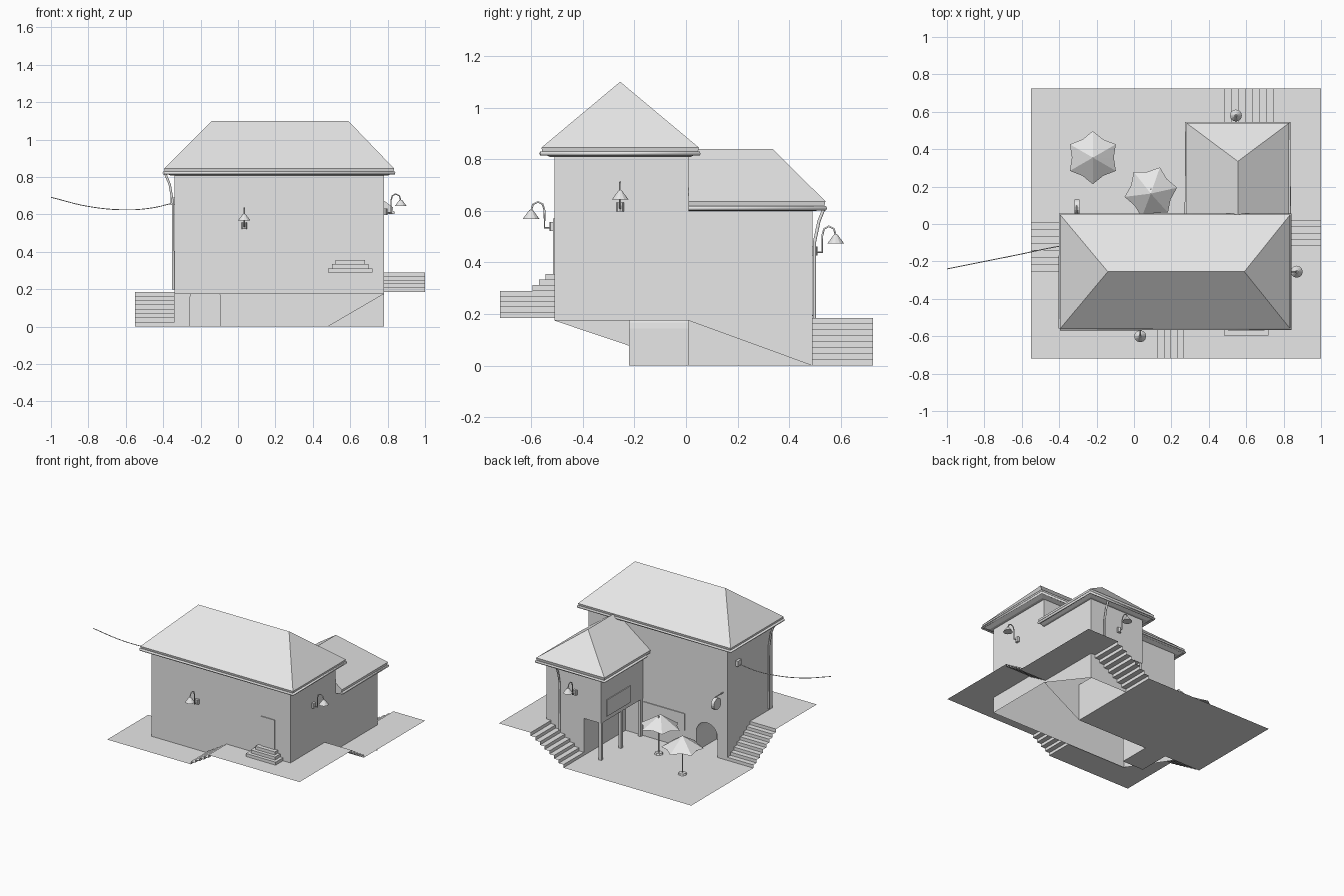
import bpy, bmesh, math
from mathutils import Vector, Matrix

cube = bpy.data.objects.get("Cube")
if cube:
    bpy.data.objects.remove(cube)

grey = bpy.data.materials.new("plain_grey")
grey.use_nodes = True
COLOUR = (0.8, 0.8, 0.8, 1)
grey.diffuse_color = COLOUR
grey.node_tree.nodes["Principled BSDF"].inputs["Base Color"].default_value = COLOUR


def finish(name, bm, recalc=True):
    if recalc:
        bmesh.ops.recalc_face_normals(bm, faces=bm.faces)
    mesh = bpy.data.meshes.new(name)
    bm.to_mesh(mesh)
    bm.free()
    mesh.materials.append(grey)
    obj = bpy.data.objects.new(name, mesh)
    bpy.context.collection.objects.link(obj)
    return obj


def shell(name, polygons, recalc=True):
    bm = bmesh.new()
    for poly in polygons:
        bm.faces.new([bm.verts.new(p) for p in poly])
    bmesh.ops.remove_doubles(bm, verts=bm.verts, dist=0.0005)
    return finish(name, bm, recalc)


def box(name, x0, x1, y0, y1, z0, z1):
    bm = bmesh.new()
    mid = Vector((x0 + x1, y0 + y1, z0 + z1)) / 2
    size = Matrix.Diagonal((x1 - x0, y1 - y0, z1 - z0, 1))
    bmesh.ops.create_cube(bm, size=1, matrix=Matrix.Translation(mid) @ size)
    return finish(name, bm)


def cone(name, place, r0, r1, height, sides=12, turn=Matrix()):
    bm = bmesh.new()
    bmesh.ops.create_cone(bm, cap_ends=True, segments=sides, radius1=r0, radius2=r1,
                          depth=height, matrix=Matrix.Translation(place) @ turn)
    return finish(name, bm)


def tube(name, points, radius, smooth=False):
    curve = bpy.data.curves.new(name, "CURVE")
    curve.dimensions = "3D"
    curve.bevel_depth = radius
    curve.bevel_resolution = 1
    curve.use_fill_caps = True
    if smooth:
        spline = curve.splines.new("BEZIER")
        spline.bezier_points.add(len(points) - 1)
        for bp, p in zip(spline.bezier_points, points):
            bp.co = p
            bp.handle_left_type = bp.handle_right_type = "AUTO"
        spline.resolution_u = 6
    else:
        spline = curve.splines.new("POLY")
        spline.points.add(len(points) - 1)
        for sp, p in zip(spline.points, points):
            sp.co = (*p, 1)
    curve.materials.append(grey)
    obj = bpy.data.objects.new(name, curve)
    bpy.context.collection.objects.link(obj)
    return obj


# Levels and wall lines
LOW, MID, HIGH = 0.0, 0.185, 0.29
L, R, F, B = -0.34, 0.78, -0.51, 0.01
WX, WB, INNER = 0.34, 0.49, 0.48
TOP, WTOP, FOOT, CEIL = 0.82, 0.61, 0.175, 0.27


def sheet(x0, x1, y0, y1, z):
    return [(x0, y0, z), (x1, y0, z), (x1, y1, z), (x0, y1, z)]


# Ground terraces around the open-bottomed house
shell("courtyard", [sheet(-0.55, INNER, B, 0.725, LOW)], False)
shell("front_terrace", [sheet(-0.55, 0.125, -0.72, F, MID),
                        sheet(-0.55, L, F, -0.25, MID)], False)
shell("upper_terrace", [sheet(0.265, 1, -0.72, F, HIGH),
                        sheet(R, 1, F, -0.115, HIGH)], False)
shell("back_terrace", [sheet(R, 1, 0.02, 0.725, MID),
                       sheet(0.745, R, WB, 0.725, MID)], False)


# Stair ribbons: run from low to high end, with the two side limits
def stairs(name, axis, start, end, z0, z1, side0, side1, count):
    def pt(run, side, z):
        return (run, side, z) if axis == "x" else (side, run, z)
    path = [(start, z0)]
    for i in range(count):
        run = start + (end - start) * i / (count - 1)
        path += [(run, z0 + (z1 - z0) * k / count) for k in (i, i + 1)]
    path = path[1:]
    faces = []
    for (a, za), (b, zb) in zip(path, path[1:]):
        quad = [pt(a, side0, za), pt(b, side0, zb), pt(b, side1, zb), pt(a, side1, za)]
        n = (Vector(quad[1]) - Vector(quad[0])).cross(Vector(quad[2]) - Vector(quad[1]))
        out = n.z if abs(n.z) > 1e-6 else n[0 if axis == "x" else 1] * (start - end)
        faces.append(quad if out > 0 else quad[::-1])
    shell(name, faces, False)


stairs("front_stairs", "x", 0.125, 0.265, MID, HIGH, -0.72, F, 5)
stairs("side_stairs", "y", 0.02, -0.115, MID, HIGH, R, 1, 5)
stairs("back_stairs", "x", INNER, 0.745, LOW, MID, WB, 0.725, 8)
stairs("passage_stairs", "y", B, -0.25, LOW, MID, -0.55, L, 8)

# Main block with an arched passage in the courtyard wall
AX, AR, SPRING, DEEP = -0.175, 0.085, 0.145, -0.22
arch = [(AX - AR, LOW)]
arch += [(AX - AR * math.cos(math.pi * i / 12), SPRING + AR * math.sin(math.pi * i / 12))
         for i in range(13)]
arch += [(AX + AR, LOW)]
back = [(L, LOW)] + arch + [(INNER, LOW), (R, FOOT), (R, TOP), (L, TOP)]
shell("main_walls", [
    [(L, F, FOOT), (R, F, FOOT), (R, F, TOP), (L, F, TOP)],
    [(R, F, FOOT), (R, B, FOOT), (R, B, TOP), (R, F, TOP)],
    [(L, B, LOW), (L, F, FOOT), (L, F, TOP), (L, B, TOP)],
    [(x, B, z) for x, z in reversed(back)],
], False)
passage = [[(x0, B, z0), (x1, B, z1), (x1, DEEP, z1), (x0, DEEP, z0)]
           for (x0, z0), (x1, z1) in zip(arch, arch[1:])]
passage.append([(x, DEEP, z) for x, z in reversed(arch)])
passage.append(sheet(AX - AR, AX + AR, DEEP, B, LOW))
shell("arched_passage", passage, False)

# Wing with an open portico on the courtyard side
shell("wing_walls", [
    [(R, B, FOOT), (R, WB, LOW), (R, WB, WTOP), (R, B, WTOP)],
    [(R, WB, LOW), (INNER, WB, LOW), (INNER, WB, CEIL), (WX, WB, CEIL),
     (WX, WB, WTOP), (R, WB, WTOP)],
    [(WX, WB, CEIL), (WX, B, CEIL), (WX, B, WTOP), (WX, WB, WTOP)],
    [(INNER, WB, LOW), (INNER, B, LOW), (INNER, B, CEIL), (INNER, WB, CEIL)],
    sheet(WX, INNER, B, WB, CEIL)[::-1],
], False)
for i, y in enumerate((0.025, 0.25, 0.478)):
    box(f"portico_post_{i + 1}", WX, WX + 0.022, y - 0.011, y + 0.011, LOW, CEIL)


# Hipped roofs, each a hull of soffit, eave and ridge
def roof(name, x0, x1, y0, y1, z, ridge, inset_front):
    bm = bmesh.new()
    for d, h in ((0.035, -0.025), (0.005, -0.012), (0, 0.012)):
        for x in (x0 + d, x1 - d):
            for y in (y0 + d * inset_front, y1 - d):
                bm.verts.new((x, y, z + h))
    for p in ridge:
        bm.verts.new(p)
    bmesh.ops.convex_hull(bm, input=bm.verts)
    bmesh.ops.dissolve_limit(bm, angle_limit=0.01, verts=bm.verts, edges=bm.edges)
    finish(name, bm)


roof("main_roof", -0.395, 0.835, -0.56, 0.05, 0.833,
     [(-0.14, -0.255, 1.1), (0.59, -0.255, 1.1)], 1)
roof("wing_roof", 0.28, 0.83, B, 0.54, 0.625,
     [(0.555, B, 0.84), (0.555, 0.335, 0.84)], 0)
tube("main_gutter", [(-0.395, -0.56, 0.822), (0.835, -0.56, 0.822), (0.835, 0.05, 0.822),
                     (-0.395, 0.05, 0.822), (-0.395, -0.56, 0.822)], 0.009)
tube("wing_gutter", [(0.28, 0.055, 0.61), (0.28, 0.54, 0.61),
                     (0.83, 0.54, 0.61), (0.83, B, 0.61)], 0.009)
tube("main_downpipe", [(-0.39, -0.46, 0.82), (-0.365, -0.46, 0.76), (-0.348, -0.46, 0.66),
                       (-0.346, -0.46, 0.2)], 0.007)
tube("wing_downpipe", [(0.67, 0.535, 0.61), (0.67, 0.515, 0.56), (0.67, 0.498, 0.48),
                       (0.67, 0.497, 0.14)], 0.007)

# Front door and its steps
box("front_door", 0.545, 0.655, F - 0.006, F, 0.355, 0.57)
for i, (half, reach) in enumerate(((0.12, 0.085), (0.098, 0.06), (0.078, 0.035))):
    z = HIGH + 0.022 * i
    box(f"door_step_{i + 1}", 0.6 - half, 0.6 + half, F - reach, F, z, z + 0.022)

# Courtyard window and wing window panels
box("courtyard_window", 0.0, 0.33, B, B + 0.006, 0.13, 0.25)
box("wing_window", WX - 0.006, WX, 0.16, 0.43, 0.3, 0.42)


# Gooseneck wall lamps
def lamp(name, x, y, z, dx, dy):
    def at(out, up):
        return (x + dx * out, y + dy * out, z + up)
    tube(name + "_arm", [at(0, -0.035), at(0.038, -0.035), at(0.038, 0.03), at(0.045, 0.055),
                         at(0.063, 0.065), at(0.083, 0.055), at(0.09, 0.03)], 0.004)
    cone(name + "_mount", at(0.005, -0.03), 0.014, 0.014, 0.035, 8)
    cone(name + "_shade", at(0.09, 0.016), 0.032, 0.007, 0.034)


lamp("front_lamp", 0.033, F, 0.57, 0, -1)
lamp("side_lamp", R, -0.255, 0.645, 1, 0)
lamp("back_lamp", 0.545, WB, 0.475, 0, 1)

# Round hanging sign beside the arch
cone("round_sign", (-0.305, 0.09, 0.435), 0.042, 0.042, 0.025, 16, Matrix.Rotation(math.pi / 2, 4, "Y"))
tube("sign_bracket", [(-0.305, B, 0.485), (-0.305, 0.1, 0.485)], 0.004)

# Overhead wire
box("wire_box", L - 0.02, L, -0.125, -0.085, 0.65, 0.69)
tube("overhead_wire", [(-0.35, -0.11, 0.66), (-0.46, -0.13, 0.635), (-0.6, -0.16, 0.625),
                       (-0.8, -0.2, 0.643), (-1, -0.24, 0.692)], 0.0025, True)


# Courtyard parasols with six scalloped panels
def parasol(name, x, y, turn, tilt):
    bm = bmesh.new()
    apex = bm.verts.new((0, 0, 0.28))
    rim = []
    for i in range(12):
        a = turn + i * math.pi / 6
        r, z = (0.142, 0.192) if i % 2 == 0 else (0.112, 0.2)
        rim.append(bm.verts.new((r * math.cos(a), r * math.sin(a), z)))
    for i in range(12):
        bm.faces.new((apex, rim[i], rim[(i + 1) % 12]))
    canopy = finish(name + "_canopy", bm, False)
    canopy.location = (x, y, 0)
    canopy.rotation_euler = (tilt, 0, 0)
    tube(name + "_pole", [(x, y, 0), (x, y, 0.275)], 0.005)
    cone(name + "_base", (x, y, 0.006), 0.03, 0.025, 0.012, 8)


parasol("near_parasol", -0.22, 0.355, math.pi / 2, 0)
parasol("far_parasol", 0.09, 0.185, math.radians(10), 0.08)
